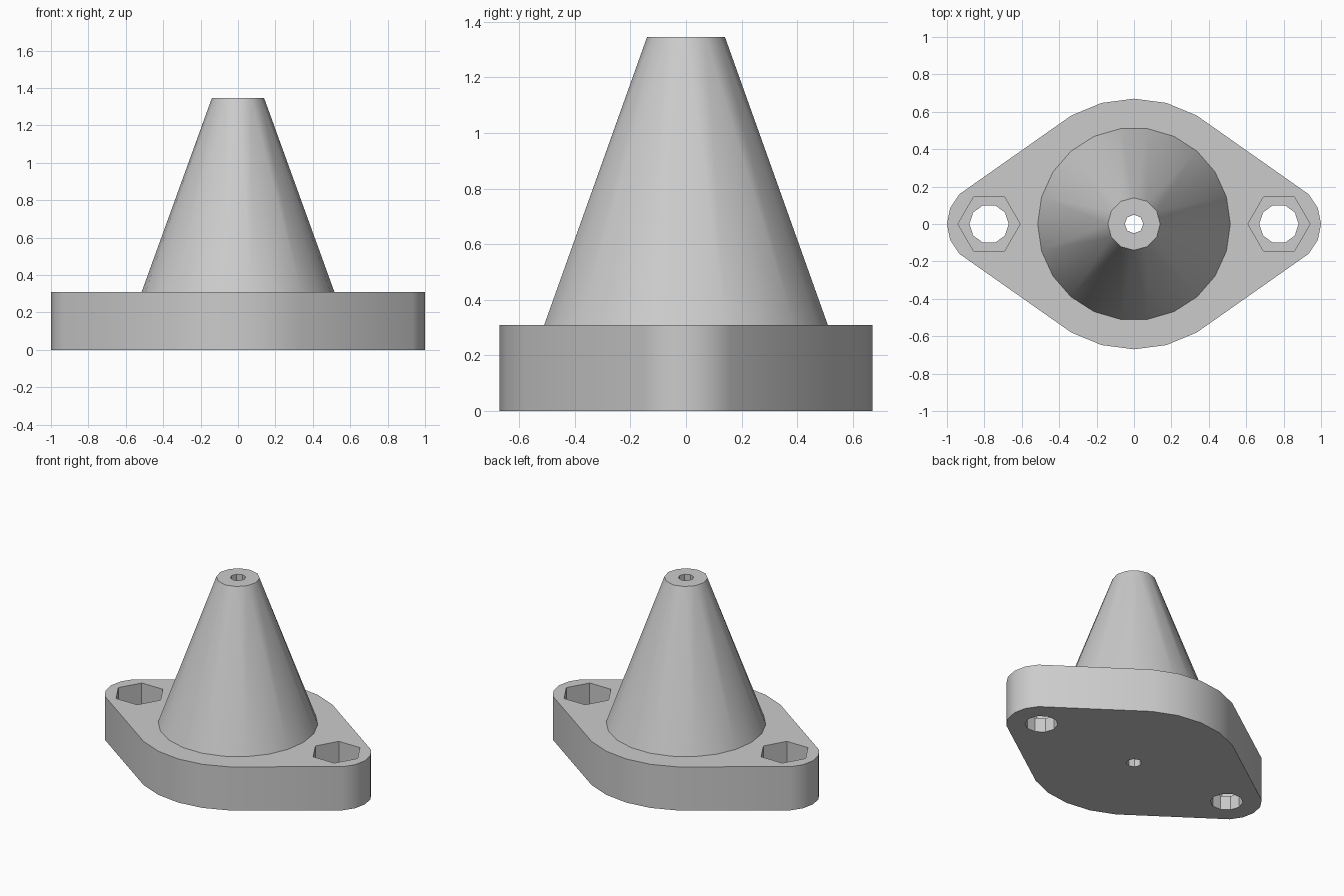
import bpy, bmesh
from math import cos, sin, pi

HEIGHT, PLATE = 1.345, 0.31
EAR_X = 0.775

if "Cube" in bpy.data.objects:
    bpy.data.objects.remove(bpy.data.objects["Cube"], do_unlink=True)

grey = bpy.data.materials.new("light_grey")
grey.use_nodes = True
grey.diffuse_color = (0.6, 0.6, 0.6, 1)
grey.node_tree.nodes["Principled BSDF"].inputs["Base Color"].default_value = (0.6, 0.6, 0.6, 1)


def ring(radius, sides, z, x=0.0):
    """Points of a regular polygon with one corner towards +x."""
    return [(x + radius * cos(2 * pi * i / sides), radius * sin(2 * pi * i / sides), z)
            for i in range(sides)]


def hull(name, points):
    """Solid convex hull around the given points."""
    bm = bmesh.new()
    for p in points:
        bm.verts.new(p)
    out = bmesh.ops.convex_hull(bm, input=bm.verts)
    loose = {g for g in out["geom_interior"] + out["geom_unused"]
             if isinstance(g, bmesh.types.BMVert)}
    bmesh.ops.delete(bm, geom=list(loose), context='VERTS')
    bmesh.ops.dissolve_limit(bm, angle_limit=0.002, verts=bm.verts, edges=bm.edges)
    bmesh.ops.recalc_face_normals(bm, faces=bm.faces)
    mesh = bpy.data.meshes.new(name)
    bm.to_mesh(mesh)
    bm.free()
    mesh.materials.append(grey)
    obj = bpy.data.objects.new(name, mesh)
    bpy.context.collection.objects.link(obj)
    return obj


def prism(name, radius, sides, low, high, x=0.0):
    return hull(name, ring(radius, sides, low, x) + ring(radius, sides, high, x))


def combine(target, tool, operation):
    """Apply a boolean and discard the tool."""
    mod = target.modifiers.new("boolean", 'BOOLEAN')
    mod.operation, mod.solver, mod.object = operation, 'EXACT', tool
    bpy.context.view_layer.objects.active = target
    bpy.ops.object.modifier_apply(modifier=mod.name)
    bpy.data.objects.remove(tool, do_unlink=True)


# Flange plate: a large disc drawn out to two small round ears
outline = []
for z in (0, PLATE):
    outline += ring(0.67, 24, z) + ring(0.225, 16, z, EAR_X) + ring(0.225, 16, z, -EAR_X)
body = hull("flange_with_cone", outline)

# Tapered cone, with a short root sunk into the plate
cone = hull("cone", ring(0.515, 22, PLATE / 2) + ring(0.515, 22, PLATE) + ring(0.14, 12, HEIGHT))
combine(body, cone, 'UNION')

# Central bore
combine(body, prism("bore", 0.05, 8, -0.1, HEIGHT + 0.1), 'DIFFERENCE')

# Bolt holes with hexagonal nut pockets
for x in (-EAR_X, EAR_X):
    combine(body, prism("bolt_hole", 0.105, 10, -0.1, PLATE + 0.1, x), 'DIFFERENCE')
    combine(body, prism("nut_pocket", 0.166, 6, 0.1, PLATE + 0.1, x), 'DIFFERENCE')

# Smooth sides with crisp rims
bpy.ops.object.select_all(action='DESELECT')
body.select_set(True)
bpy.context.view_layer.objects.active = body
bpy.ops.object.shade_smooth_by_angle(angle=pi / 6)
